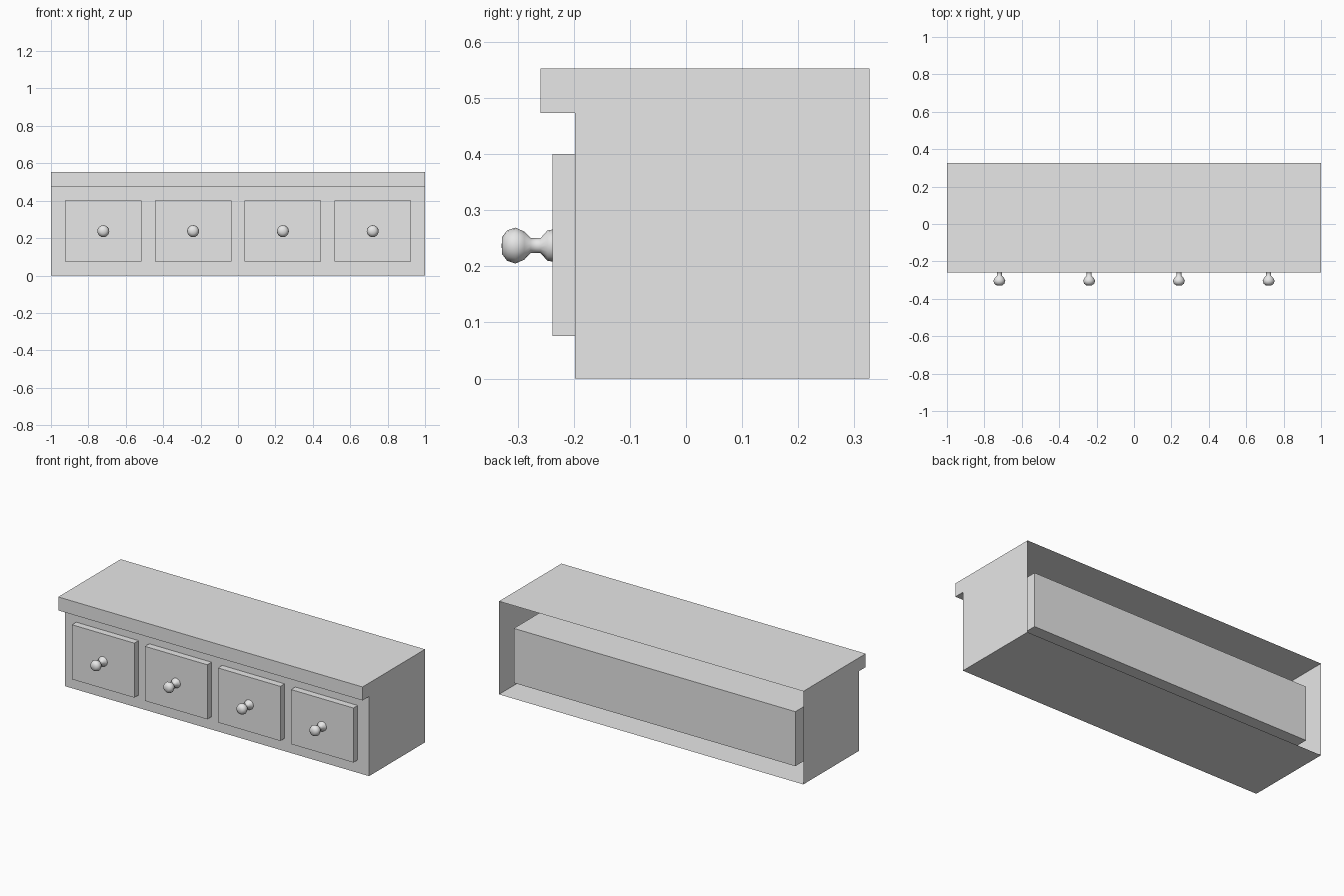
import bpy, bmesh, math
from mathutils import Matrix, Vector

cube = bpy.data.objects.get("Cube")
if cube:
    bpy.data.objects.remove(cube, do_unlink=True)

grey = bpy.data.materials.new("light_grey")
grey.use_nodes = True
colour = (0.8, 0.8, 0.8, 1)
grey.diffuse_color = colour
grey.node_tree.nodes["Principled BSDF"].inputs["Base Color"].default_value = colour

FRONT, BACK, TOP = -0.198, 0.327, 0.553
DRAWER_FRONT, LOW, HIGH = -0.238, 0.076, 0.4


def finish(name, bm):
    mesh = bpy.data.meshes.new(name)
    bm.to_mesh(mesh)
    bm.free()
    mesh.materials.append(grey)
    ob = bpy.data.objects.new(name, mesh)
    bpy.context.collection.objects.link(ob)
    return ob


def drop_faces(bm, y):
    """Remove the faces lying wholly in the plane at depth y."""
    flat = [f for f in bm.faces if all(abs(v.co.y - y) < 1e-4 for v in f.verts)]
    bmesh.ops.delete(bm, geom=flat, context='FACES')


def box(name, lo, hi, open_at=None):
    lo, hi = Vector(lo), Vector(hi)
    bm = bmesh.new()
    bmesh.ops.create_cube(bm, size=1, matrix=Matrix.Translation((lo + hi) / 2)
                          @ Matrix.Diagonal((*(hi - lo), 1)))
    if open_at is not None:
        drop_faces(bm, open_at)
    return finish(name, bm)


# Cabinet shell: side profile with the top lip, swept across, open at the back
profile = [(BACK, 0), (FRONT, 0), (FRONT, 0.473), (-0.259, 0.473),
           (-0.259, TOP), (BACK, TOP)]
bm = bmesh.new()
side = bm.faces.new([bm.verts.new((-1, y, z)) for y, z in profile])
swept = bmesh.ops.extrude_face_region(bm, geom=[side], use_keep_orig=True)
for v in swept["geom"]:
    if isinstance(v, bmesh.types.BMVert):
        v.co.x = 1
drop_faces(bm, BACK)
bmesh.ops.recalc_face_normals(bm, faces=bm.faces)
finish("cabinet_shell", bm)

# Drawer housing inside the shell, seen from the back
box("drawer_housing", (-0.925, FRONT, LOW), (0.925, 0.295, HIGH), open_at=FRONT)

# Knob outline as (depth, radius), turned around the front-back axis
knob = [(DRAWER_FRONT, 0.0285), (-0.247, 0.027), (-0.259, 0.0135), (-0.277, 0.0135),
        (-0.288, 0.025), (-0.304, 0.032), (-0.319, 0.027), (-0.328, 0.015),
        (-0.3285, 0)]

for i, x in enumerate((-0.72, -0.24, 0.24, 0.72), 1):
    box(f"drawer_front_{i}", (x - 0.205, DRAWER_FRONT, LOW), (x + 0.205, FRONT, HIGH))

    bm = bmesh.new()
    verts = [bm.verts.new((r, y, 0)) for y, r in knob]
    edges = [bm.edges.new(pair) for pair in zip(verts, verts[1:])]
    bmesh.ops.spin(bm, geom=verts + edges, cent=(0, 0, 0), axis=(0, 1, 0),
                   angle=math.tau, steps=16)
    bmesh.ops.remove_doubles(bm, verts=bm.verts, dist=1e-4)
    bmesh.ops.recalc_face_normals(bm, faces=bm.faces)
    # Make the open surface point outwards
    if sum(f.normal.dot(f.calc_center_median() * Vector((1, 0, 1))) for f in bm.faces) < 0:
        bmesh.ops.reverse_faces(bm, faces=bm.faces)
    for f in bm.faces:
        f.smooth = True
    finish(f"drawer_knob_{i}", bm).location = (x, 0, 0.237)
